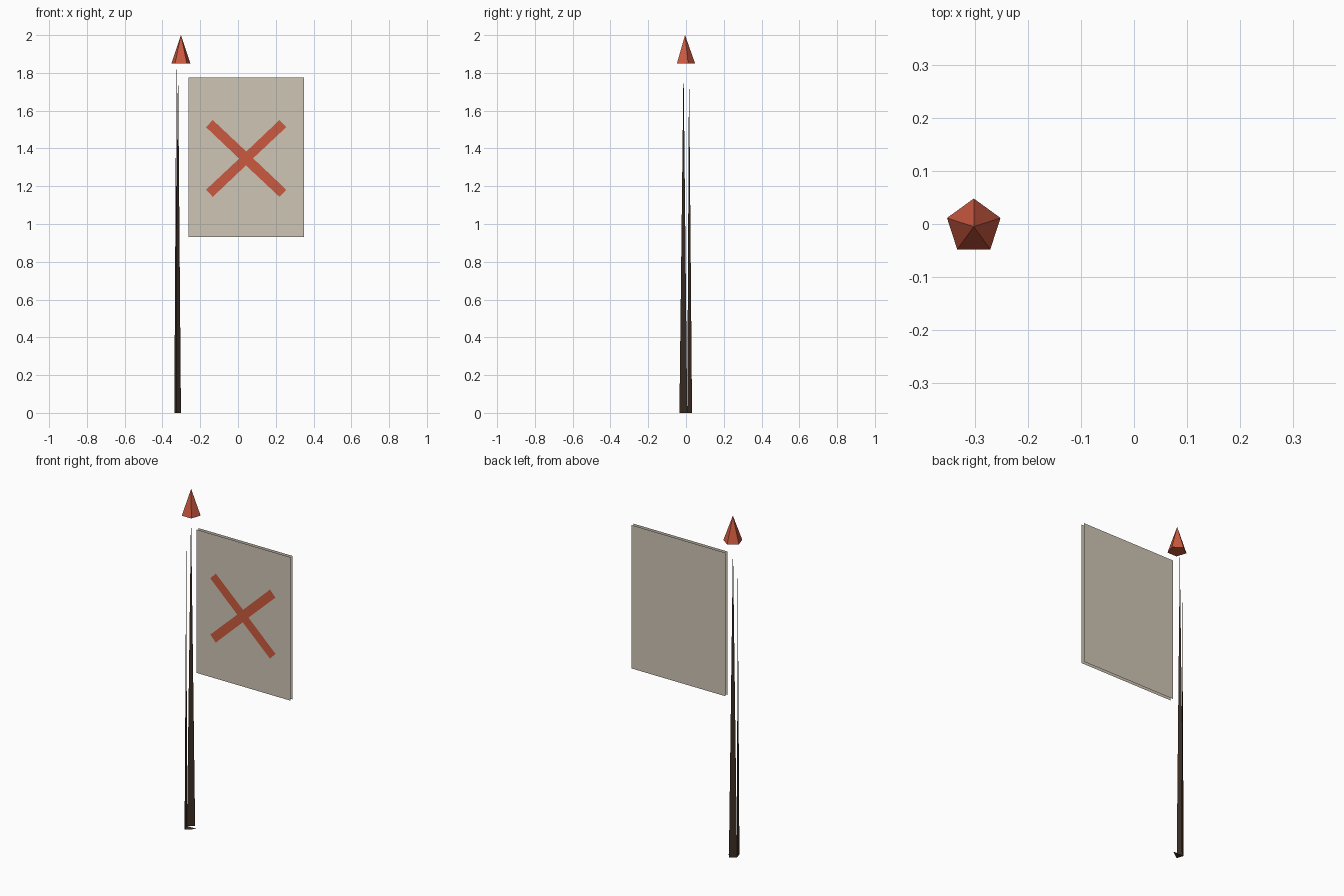
import bpy
from math import sin, cos, pi, radians

if "Cube" in bpy.data.objects:
    bpy.data.objects.remove(bpy.data.objects["Cube"])

CX, CY = -0.302, -0.005   # pole axis


def material(name, rgb):
    m = bpy.data.materials.new(name)
    m.diffuse_color = (*rgb, 1)
    m.use_nodes = True
    m.node_tree.nodes["Principled BSDF"].inputs["Base Color"].default_value = m.diffuse_color
    return m


def build(name, verts, faces, mat):
    me = bpy.data.meshes.new(name)
    me.from_pydata(verts, [], faces)
    me.materials.append(mat)
    ob = bpy.data.objects.new(name, me)
    bpy.context.collection.objects.link(ob)
    return ob


def ring(radius, z, turn=0.0):
    """Counter-clockwise pentagon with its first corner towards +y."""
    return [(CX + radius * cos(pi / 2 + (i + turn) * 2 * pi / 5),
             CY + radius * sin(pi / 2 + (i + turn) * 2 * pi / 5), z) for i in range(5)]


red = material("red_paint", (0.6, 0.10, 0.05))
cloth = material("cloth", (0.62, 0.56, 0.46))
wood = material("dark_wood", (0.045, 0.028, 0.018))

# Spear tip: five-sided pyramid
build("spear_tip", ring(0.053, 1.85) + [(CX, CY, 2.0)],
      [(i, (i + 1) % 5, 5) for i in range(5)] + [(4, 3, 2, 1, 0)], red)

# Pole: two open tapering slivers on the outer side, with a partial foot
build("pole", ring(0.037, 0) + ring(0.026, 1.85, 0.5),
      [(i, i + 1, 5 + i) for i in range(2)] + [(4, 2, 1)], wood)

# Banner: separate front and back sheets
for name, y, order in (("banner_front", -0.013, (0, 1, 2, 3)),
                       ("banner_back", 0.007, (3, 2, 1, 0))):
    build(name, [(-0.262, y, 0.93), (0.35, y, 0.93), (0.35, y, 1.775), (-0.262, y, 1.775)],
          [order], cloth)

# Cross mark: one flat outline, four arms
L, W = 0.268, 0.026
outline = []
for k in range(4):
    a = radians(43.5 if k % 2 == 0 else 46.5) + k * pi / 2
    ux, uz = cos(a), sin(a)
    for along, side in ((L, -W), (L, W), (W, W)):
        outline.append((0.043 + ux * along - uz * side, -0.016,
                        1.347 + uz * along + ux * side))
build("cross_mark", outline, [tuple(range(12))], red)
